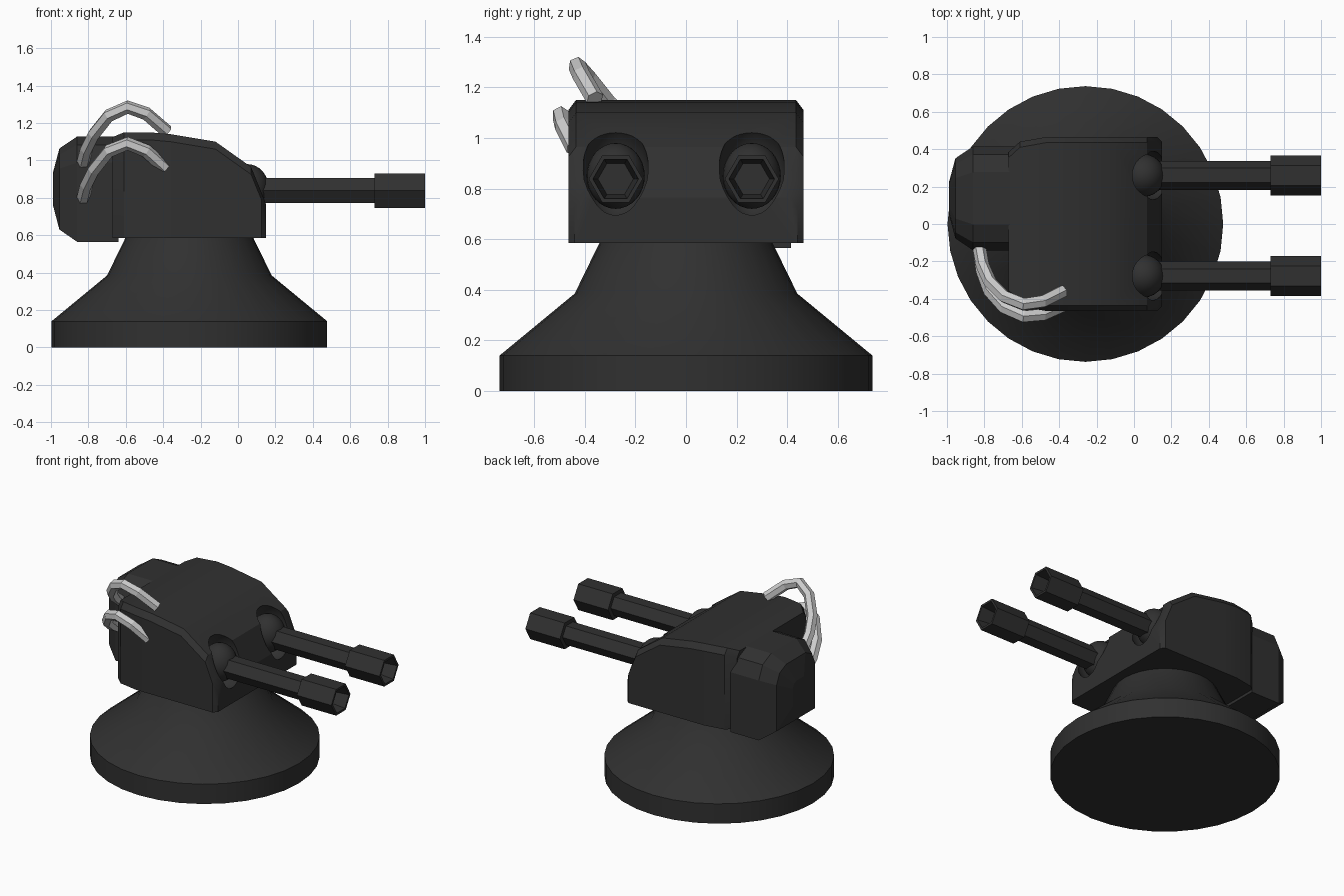
import bpy, bmesh
from math import sin, cos, tau, radians

if "Cube" in bpy.data.objects:
    bpy.data.objects.remove(bpy.data.objects["Cube"])

dark = bpy.data.materials.new("dark_metal")
dark.diffuse_color = (0.03, 0.03, 0.03, 1)
dark.use_nodes = True
dark.node_tree.nodes["Principled BSDF"].inputs["Base Color"].default_value = dark.diffuse_color


def smooth(ob, angle=30):
    bpy.ops.object.select_all(action='DESELECT')
    ob.select_set(True)
    bpy.context.view_layer.objects.active = ob
    bpy.ops.object.shade_smooth_by_angle(angle=radians(angle))


def loft(name, rings):
    """Closed skin over rings holding equal numbers of points."""
    bm = bmesh.new()
    rows = [[bm.verts.new(p) for p in ring] for ring in rings]
    n = len(rows[0])
    for a, b in zip(rows, rows[1:]):
        for i in range(n):
            j = (i + 1) % n
            bm.faces.new((a[i], a[j], b[j], b[i]))
    bm.faces.new(rows[0])
    bm.faces.new(rows[-1])
    bmesh.ops.recalc_face_normals(bm, faces=bm.faces)
    me = bpy.data.meshes.new(name)
    bm.to_mesh(me)
    bm.free()
    me.materials.append(dark)
    ob = bpy.data.objects.new(name, me)
    bpy.context.collection.objects.link(ob)
    return ob


def ellipsoid(name, loc, radii):
    bpy.ops.mesh.primitive_uv_sphere_add(segments=24, ring_count=16, radius=1, location=loc)
    ob = bpy.context.object
    ob.name = name
    ob.scale = radii
    ob.data.materials.append(dark)
    return ob


# Flared round base
base = [(0.737, 0), (0.737, 0.14), (0.44, 0.385), (0.335, 0.60)]
smooth(loft("base", [[(-0.26 + r * cos(tau * i / 32), r * sin(tau * i / 32), z)
                      for i in range(32)] for r, z in base]))

# Turret housing: stations of (x, half width, top height)
stations = [(-0.67, 0.385, 1.125), (-0.61, 0.44, 1.15), (-0.47, 0.465, 1.15),
            (-0.36, 0.465, 1.14), (-0.12, 0.465, 1.10), (0.07, 0.465, 0.965),
            (0.125, 0.465, 0.83), (0.15, 0.44, 0.765)]
body = loft("turret_housing", [[(x, -w, 0.585), (x, w, 0.585), (x, w, t - 0.04),
                                (x, w - 0.03, t), (x, 0.03 - w, t), (x, -w, t - 0.04)]
                               for x, w, t in stations])

# Gun sockets cut into the housing, ball joints and hexagonal barrels
barrel = [(0.05, 0.077), (0.73, 0.077), (0.73, 0.107), (1.0, 0.107), (1.0, 0.09), (0.86, 0.07)]
for side, y in (("left", 0.26), ("right", -0.278)):
    cutter = ellipsoid("socket_cutter", (0.085, y, 0.87), (0.15, 0.131, 0.195))
    mod = body.modifiers.new("socket", 'BOOLEAN')
    mod.object = cutter
    mod.solver = 'EXACT'
    bpy.context.view_layer.objects.active = body
    bpy.ops.object.modifier_apply(modifier=mod.name)
    bpy.data.objects.remove(cutter)
    smooth(ellipsoid(side + "_ball_joint", (0.05, y, 0.85), (0.115, 0.115, 0.13)))
    loft(side + "_barrel", [[(x, y + r * cos(tau * i / 6), 0.838 + r * sin(tau * i / 6))
                             for i in range(6)] for x, r in barrel])
smooth(body)

# Rear pack with arched top, tapering backwards: rings of (x, scale)
arch = [(0.278, -0.283), (0.278, 0.14), (0.235, 0.235), (0.14, 0.28)]
arch += [(-y, z) for y, z in reversed(arch)]
pack = [(-0.64, 1), (-0.86, 1), (-0.955, 0.77), (-0.99, 0.3)]
loft("rear_pack", [[(x, 0.137 + y * s, 0.848 + z * s) for y, z in arch] for x, s in pack])

# Cables from the pack to the housing
cables = {
    "upper_cable": [(-0.83, -0.11, 0.98), (-0.81, -0.22, 1.06), (-0.77, -0.31, 1.14),
                    (-0.69, -0.39, 1.24), (-0.59, -0.43, 1.285), (-0.49, -0.415, 1.25),
                    (-0.38, -0.36, 1.155)],
    "lower_cable": [(-0.83, -0.11, 0.79), (-0.81, -0.25, 0.87), (-0.77, -0.36, 0.95),
                    (-0.69, -0.45, 1.05), (-0.59, -0.495, 1.09), (-0.49, -0.485, 1.05),
                    (-0.39, -0.44, 0.96)],
}
for name, pts in cables.items():
    cu = bpy.data.curves.new(name, 'CURVE')
    cu.dimensions = '3D'
    cu.bevel_depth = 0.036
    cu.bevel_resolution = 1
    cu.use_fill_caps = True
    sp = cu.splines.new('POLY')
    sp.points.add(len(pts) - 1)
    for p, co in zip(sp.points, pts):
        p.co = (*co, 1)
    sp.use_smooth = False
    bpy.context.collection.objects.link(bpy.data.objects.new(name, cu))
